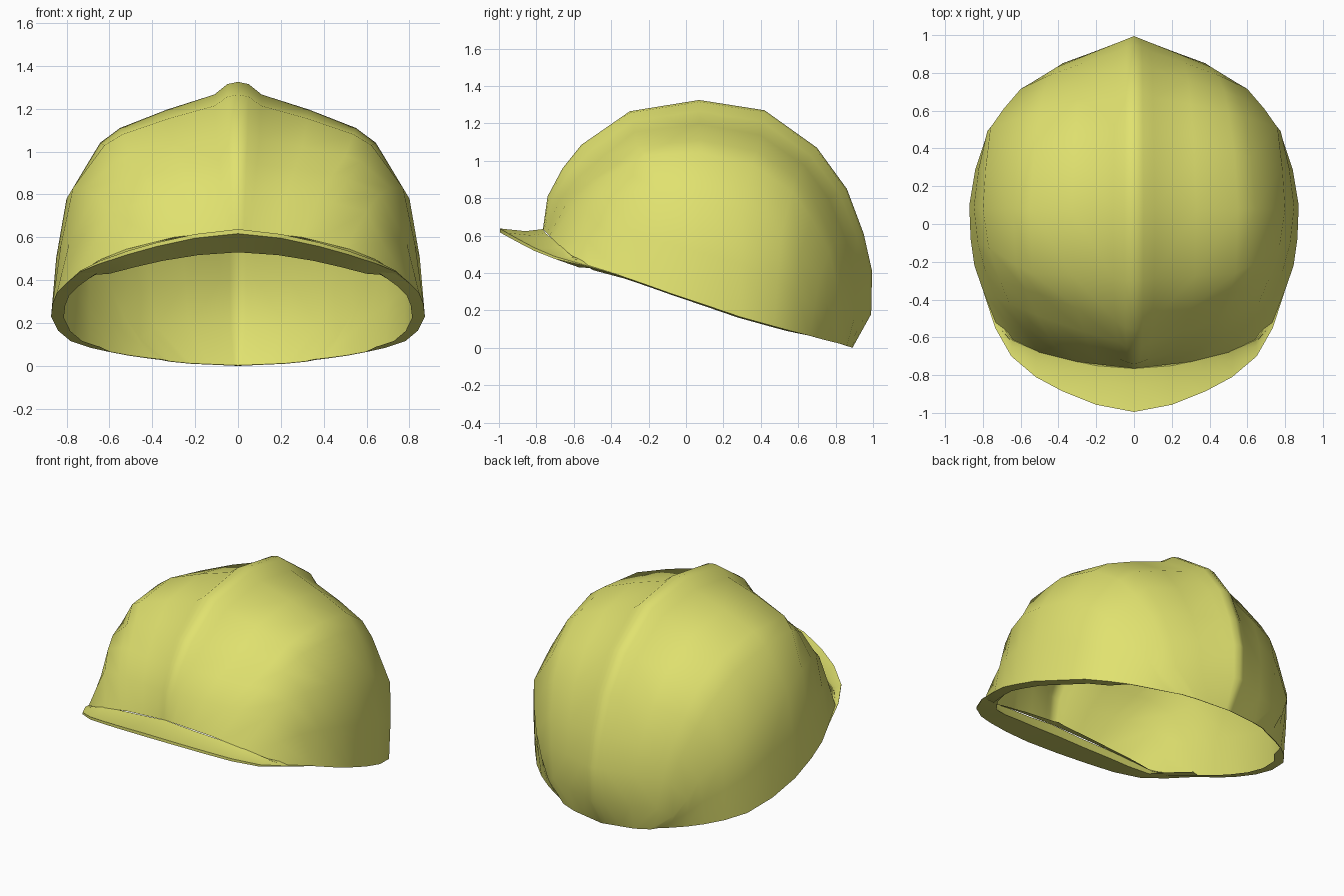
import bpy, bmesh, math
from mathutils import Vector as V

if "Cube" in bpy.data.objects:
    bpy.data.objects.remove(bpy.data.objects["Cube"])

mat = bpy.data.materials.new("yellow_plastic")
mat.diffuse_color = (0.75, 0.76, 0.16, 1)
mat.use_nodes = True
mat.node_tree.nodes["Principled BSDF"].inputs["Base Color"].default_value = mat.diffuse_color

# Crest line over the top, front to back (y, z)
CREST = [(-.765, .635), (-.74, .81), (-.66, .96), (-.56, 1.085), (-.30, 1.265), (.07, 1.325), (.42, 1.27),
         (.70, 1.07), (.86, .85), (.95, .61), (.995, .41), (.99, .18), (.89, 0)]
# Shoulder, side and lower rim lines at the same stations (x, y, z)
SHOULDER = [(.30, -.73, .60), (.37, -.64, .77), (.44, -.51, .89), (.50, -.37, .98), (.54, -.26, 1.08),
            (.55, .08, 1.11), (.53, .38, 1.05), (.50, .59, .91), (.48, .70, .76), (.44, .79, .56),
            (.41, .83, .38), (.38, .85, .18), (.22, .86, .01)]
SIDE = [(.50, -.68, .55), (.60, -.54, .72), (.66, -.42, .80), (.71, -.30, .83), (.77, -.12, .83),
        (.80, .08, .78), (.785, .30, .73), (.76, .51, .60), (.69, .61, .49), (.60, .715, .38),
        (.54, .75, .25), (.46, .79, .13), (.32, .83, .02)]
RIM = [(.66, -.61, .485), (.735, -.52, .435), (.80, -.35, .385), (.845, -.22, .34), (.865, -.08, .29),
       (.872, .10, .23), (.84, .29, .165), (.78, .47, .115), (.69, .58, .085), (.60, .66, .065),
       (.51, .72, .048), (.42, .77, .035), (.36, .80, .028)]


def grid_object(name, rows, closed=False):
    """Skin a grid of points, then mirror it across x."""
    bm = bmesh.new()
    g = [[bm.verts.new(p) for p in row] for row in rows]
    n = len(g[0])
    for a, b in zip(g, g[1:]):
        for c in range(n if closed else n - 1):
            d = (c + 1) % n
            bm.faces.new((a[c], a[d], b[d], b[c]))
    if closed:
        bm.faces.new(g[-1])
        bmesh.ops.recalc_face_normals(bm, faces=bm.faces)
    me = bpy.data.meshes.new(name)
    bm.to_mesh(me)
    bm.free()
    me.materials.append(mat)
    ob = bpy.data.objects.new(name, me)
    bpy.context.collection.objects.link(ob)
    m = ob.modifiers.new("mirror", 'MIRROR')
    m.use_clip = True
    return ob


def finish(ob, angle):
    bpy.ops.object.select_all(action='DESELECT')
    ob.select_set(True)
    bpy.context.view_layer.objects.active = ob
    for m in list(ob.modifiers):
        bpy.ops.object.modifier_apply(modifier=m.name)
    bpy.ops.object.shade_smooth_by_angle(angle=math.radians(angle))


# Shell: each row runs from the raised crest down to the rim
rows = []
for j, (p, s, q, r) in enumerate(zip(CREST, SHOULDER, SIDE, RIM)):
    p, s, q, r = V((0, *p)), V(s), V(q), V(r)
    k = max(0, 1 - abs(j - 5) / 5)          # bulge fades to front and back
    out = (p - V((0, .1, .5))).normalized() * min(1, k * 1.6)
    foot = p.lerp(s, .2) - out * .016
    upper = s.lerp(q, .3) + V((.018, 0, .03)) * k
    lower = (q + r) * .5 + V((.012, 0, 0)) * k
    rows.append([p, p.lerp(s, .09) + out * .009, foot, p.lerp(s, .6), s, upper, q, lower, r])
shell = grid_object("helmet_shell", rows)
# Single wall with an inward rim flange that thins to a lip at the back
wall = shell.vertex_groups.new(name="wall")
n = len(rows[0])
for j in range(len(rows)):
    for c in range(n):
        lip = j == len(rows) - 1 or (c == n - 1 and j > 8)
        wall.add([j * n + c], .1 if lip else 1, 'REPLACE')
sol = shell.modifiers.new("flange", 'SOLIDIFY')
sol.thickness, sol.offset = .06, -1
sol.use_rim_only = True
sol.vertex_group = "wall"
finish(shell, 60)

# Front brim: wedge section swept from the middle to the side, (root, tip, underside drop)
BRIM = [((0, -.765, .635), (0, -.995, .638), .105), ((.20, -.75, .612), (.20, -.957, .615), .095),
        ((.38, -.71, .58), (.38, -.885, .575), .09), ((.52, -.67, .545), (.52, -.81, .535), .085),
        ((.645, -.615, .495), (.65, -.70, .488), .065), ((.715, -.52, .45), (.735, -.55, .445), .025),
        ((.79, -.345, .39), (.80, -.35, .387), .006)]
rows = []
for root, tip, drop in BRIM:
    root, tip = V(root), V(tip)
    dip = root.lerp(tip, .4) - V((0, 0, .12 * drop))
    inner = V((root.x * .93, root.y * .93, root.z - drop))
    rows.append([root, dip, tip, tip - V((0, 0, .2 * drop)), inner])
brim = grid_object("front_brim", rows, closed=True)
finish(brim, 50)
